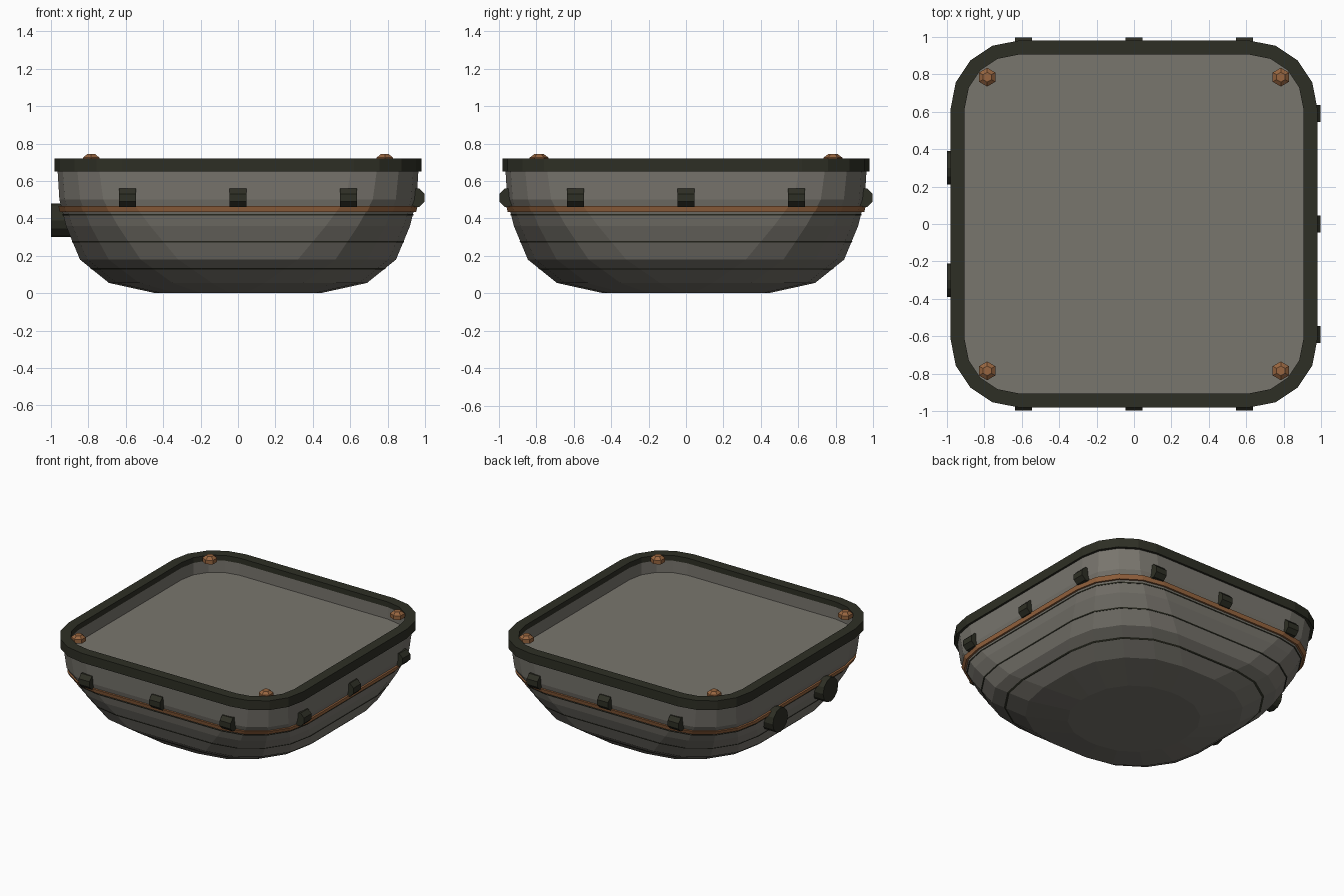
import bpy, bmesh
from math import sin, cos, pi
from mathutils import Matrix

cube = bpy.data.objects.get("Cube")
if cube:
    bpy.data.objects.remove(cube, do_unlink=True)


def material(name, r, g, b):
    m = bpy.data.materials.new(name)
    m.use_nodes = True
    m.diffuse_color = (r, g, b, 1)
    m.node_tree.nodes["Principled BSDF"].inputs["Base Color"].default_value = (r, g, b, 1)
    return m


GREY = material("warm grey", 0.19, 0.18, 0.155)
DARK = material("dark olive", 0.027, 0.028, 0.018)
COPPER = material("copper", 0.31, 0.13, 0.05)


def finish(bm, name, mat):
    bmesh.ops.recalc_face_normals(bm, faces=bm.faces)
    mesh = bpy.data.meshes.new(name)
    bm.to_mesh(mesh)
    bm.free()
    mesh.materials.append(mat)
    obj = bpy.data.objects.new(name, mesh)
    bpy.context.collection.objects.link(obj)
    return obj


def rounded_square(half, radius, z, steps=4):
    """Points of a square with rounded corners, counter-clockwise."""
    c = half - radius
    pts = []
    for q, (sx, sy) in enumerate([(1, 1), (-1, 1), (-1, -1), (1, -1)]):
        for i in range(steps + 1):
            a = (q + i / steps) * pi / 2
            pts.append((sx * c + radius * cos(a), sy * c + radius * sin(a), z))
    return pts


def loft(name, profile, mat, closed=False):
    """Skin rounded squares given as (half width, z, corner radius)."""
    bm = bmesh.new()
    rings = [[bm.verts.new(p) for p in rounded_square(w, r, z)] for w, z, r in profile]
    pairs = list(zip(rings, rings[1:]))
    if closed:
        pairs.append((rings[-1], rings[0]))
    else:
        bm.faces.new(rings[0])
        bm.faces.new(rings[-1])
    n = len(rings[0])
    for a, b in pairs:
        for i in range(n):
            j = (i + 1) % n
            bm.faces.new((a[i], a[j], b[j], b[i]))
    return finish(bm, name, mat)


def cylinder(name, sides, r1, r2, depth, matrix, mat):
    bm = bmesh.new()
    bmesh.ops.create_cone(bm, cap_ends=True, segments=sides, radius1=r1,
                          radius2=r2, depth=depth, matrix=matrix)
    return finish(bm, name, mat)


# Tub: outer bowl, then the recess with its flat floor
BOWL = [(0.44, 0, 0.40), (0.69, 0.055, 0.55), (0.845, 0.18, 0.525),
        (0.92, 0.36, 0.45), (0.955, 0.5, 0.38), (0.965, 0.66, 0.36)]
RECESS = [(0.905, 0.68, 0.285), (0.905, 0.59, 0.285)]
loft("tub", BOWL + RECESS, GREY)

# Rim around the opening
loft("rim", [(0.98, 0.65, 0.36), (0.98, 0.72, 0.36), (0.905, 0.72, 0.285),
             (0.905, 0.68, 0.285), (0.95, 0.65, 0.33)], DARK, closed=True)


def bowl_at(z):
    for (w0, z0, r0), (w1, z1, r1) in zip(BOWL, BOWL[1:]):
        if z0 <= z <= z1:
            t = (z - z0) / (z1 - z0)
            return w0 + t * (w1 - w0), r0 + t * (r1 - r0)


def hoop(name, z, height, proud, mat):
    """Thin hoop following the bowl at height z."""
    inner, outer = [], []
    for h in (z - height / 2, z + height / 2):
        w, r = bowl_at(h)
        outer.append((w + proud, h, r + proud))
        inner.append((w - 0.01, h, r - 0.01))
    loft(name, outer + inner[::-1], mat, closed=True)


# Copper trim and dark seam lines
hoop("trim_band", 0.45, 0.03, 0.014, COPPER)
for i, z in enumerate((0.13, 0.275, 0.42)):
    hoop(f"seam_{i + 1}", z, 0.007, 0.003, DARK)

# Clips on the front, right and back sides
for side, angle in (("front", -pi / 2), ("right", 0), ("back", pi / 2)):
    for k in (-1, 0, 1):
        m = (Matrix.Rotation(angle, 4, "Z") @ Matrix.Translation((0.947, 0.59 * k, 0.51))
             @ Matrix.Rotation(pi / 2, 4, "X") @ Matrix.Rotation(pi / 8, 4, "Z"))
        cylinder(f"{side}_clip_{k + 2}", 8, 0.054, 0.054, 0.09, m, DARK)

# Round ports on the remaining side
for k in (-1, 1):
    m = Matrix.Translation((-0.94, 0.3 * k, 0.39)) @ Matrix.Rotation(-pi / 2, 4, "Y")
    cylinder(f"port_{'front' if k < 0 else 'back'}", 12, 0.09, 0.09, 0.12, m, DARK)

# Hexagonal corner bolts
for x in (-1, 1):
    for y in (-1, 1):
        tag = f"{'front' if y < 0 else 'back'}_{'left' if x > 0 else 'right'}"
        at = (0.785 * x, 0.785 * y)
        cylinder(f"bolt_shank_{tag}", 6, 0.05, 0.05, 0.03,
                 Matrix.Translation((*at, 0.71)), COPPER)
        cylinder(f"bolt_head_{tag}", 6, 0.05, 0.026, 0.018,
                 Matrix.Translation((*at, 0.734)), COPPER)
